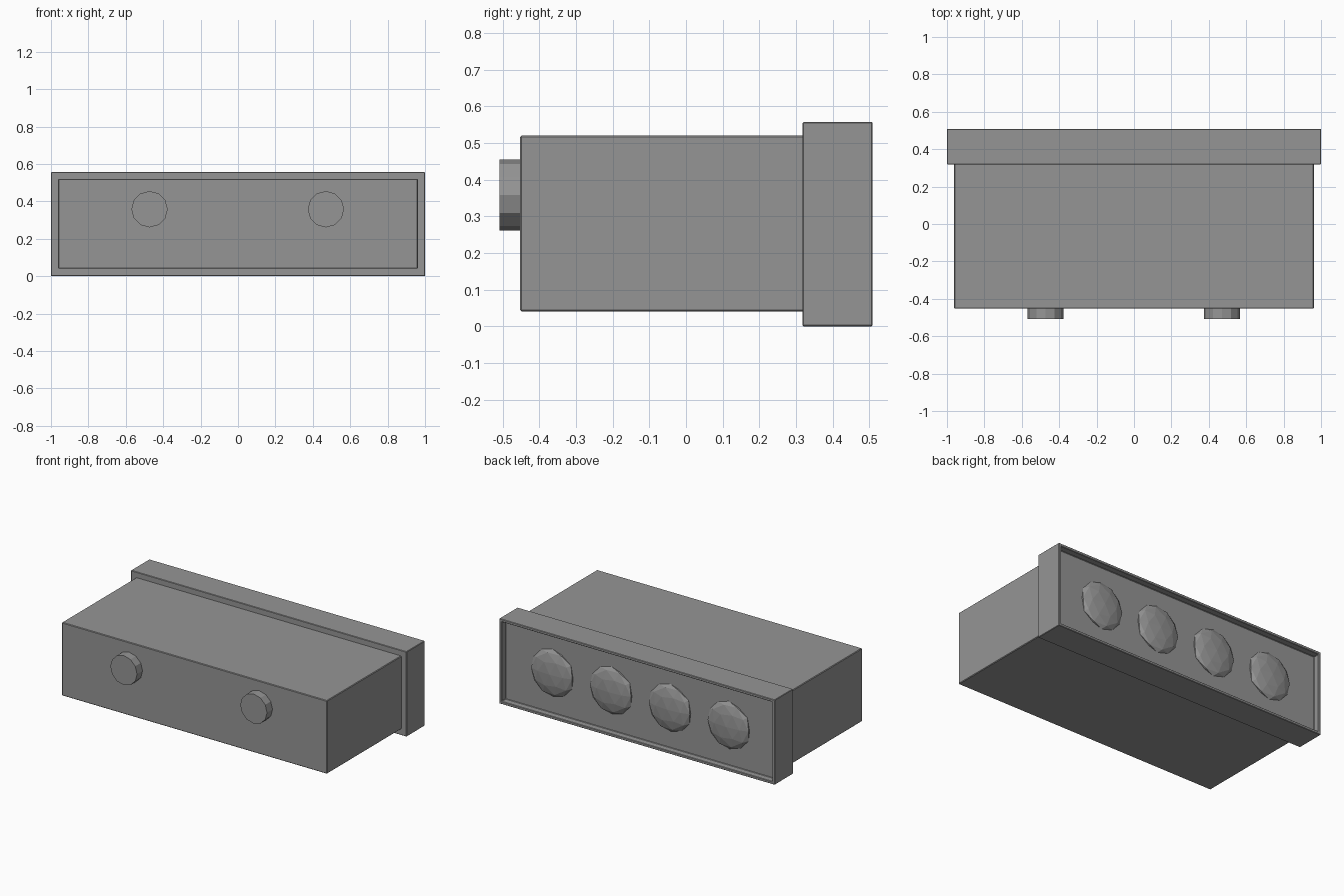
import bpy, bmesh
from math import pi
from mathutils import Matrix, Vector

if "Cube" in bpy.data.objects:
    bpy.data.objects.remove(bpy.data.objects["Cube"])

grey = bpy.data.materials.new("dark_grey")
grey.diffuse_color = (0.3, 0.3, 0.3, 1)
grey.use_nodes = True
grey.node_tree.nodes["Principled BSDF"].inputs["Base Color"].default_value = grey.diffuse_color


def finish(name, bm, bevel=0.0):
    bmesh.ops.recalc_face_normals(bm, faces=bm.faces)
    mesh = bpy.data.meshes.new(name)
    bm.to_mesh(mesh)
    bm.free()
    mesh.materials.append(grey)
    obj = bpy.data.objects.new(name, mesh)
    bpy.context.collection.objects.link(obj)
    if bevel:
        mod = obj.modifiers.new("edge_bevel", 'BEVEL')
        mod.width = bevel
        mod.segments = 1
    return obj


def box(lo, hi):
    lo, hi = Vector(lo), Vector(hi)
    bm = bmesh.new()
    bmesh.ops.create_cube(bm, size=1, matrix=Matrix.Translation((lo + hi) / 2)
                          @ Matrix.Diagonal((*(hi - lo), 1)))
    return bm


# Main housing
finish("housing", box((-0.962, -0.452, 0.04), (0.962, 0.33, 0.52)), 0.004)

# Rear bezel: flat rim, then straight walls down to a recessed panel
bm = box((-1, 0.318, 0.0), (1, 0.509, 0.557))
back = max(bm.faces, key=lambda f: f.calc_center_median().y)
bmesh.ops.inset_region(bm, faces=[back], thickness=0.018, use_even_offset=True)
panel = bmesh.ops.extrude_discrete_faces(bm, faces=[back])["faces"][0]
bmesh.ops.translate(bm, verts=panel.verts, vec=(0, -0.042, 0))
finish("bezel", bm, 0.003)

# Faceted lamp domes in the recess
for i in range(4):
    bm = bmesh.new()
    bmesh.ops.create_icosphere(bm, subdivisions=2, radius=1)
    bmesh.ops.transform(bm, verts=bm.verts,
                        matrix=Matrix.Translation((-0.64 + i * 0.4267, 0.467, 0.281))
                        @ Matrix.Diagonal((0.156, 0.034, 0.156, 1)))
    finish(f"lamp_dome_{i + 1}", bm)

# Round mounting studs on the front
for side, x in (("left", -0.473), ("right", 0.47)):
    bm = bmesh.new()
    bmesh.ops.create_cone(bm, cap_ends=True, segments=12, radius1=0.097, radius2=0.097,
                          depth=0.07, matrix=Matrix.Translation((x, -0.474, 0.358))
                          @ Matrix.Rotation(pi / 2, 4, 'X'))
    finish(f"stud_{side}", bm)
